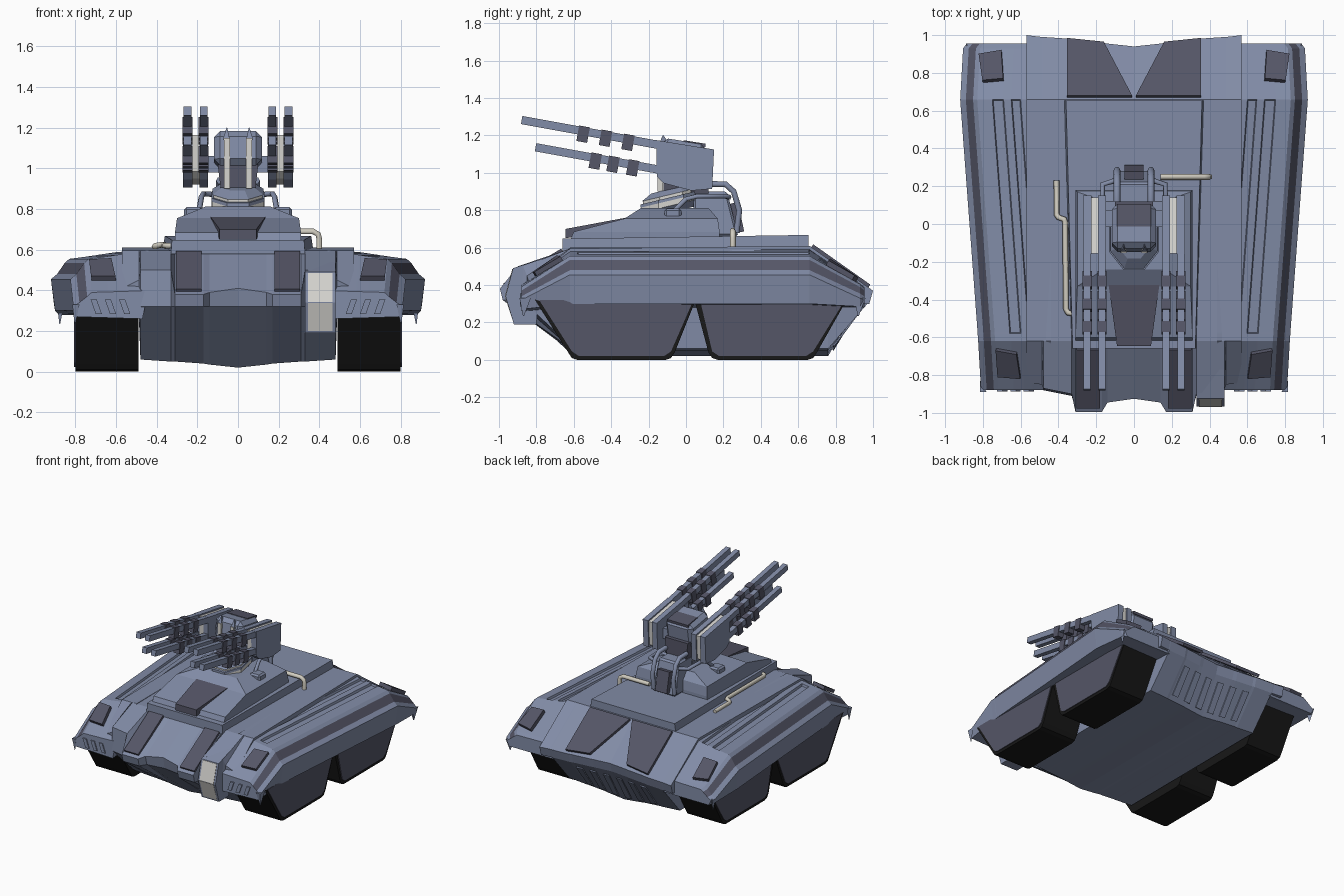
import bpy, bmesh, math
from mathutils import Vector

cube = bpy.data.objects.get("Cube")
if cube:
    bpy.data.objects.remove(cube, do_unlink=True)


def material(name, r, g, b):
    m = bpy.data.materials.new(name)
    m.use_nodes = True
    m.diffuse_color = (r, g, b, 1)
    m.node_tree.nodes["Principled BSDF"].inputs["Base Color"].default_value = (r, g, b, 1)
    return m


BLUE = material("blue grey armour", .222, .262, .385)
DARK = material("dark slate", .09, .092, .135)
BLACK = material("black tread", .009, .009, .009)
WHITE = material("pale grey", .67, .66, .63)
CREAM = material("cream pipe", .64, .61, .53)


def finish(name, bm, mat, mirror=False, bevel=0):
    bmesh.ops.recalc_face_normals(bm, faces=bm.faces)
    me = bpy.data.meshes.new(name)
    bm.to_mesh(me)
    bm.free()
    me.materials.append(mat)
    ob = bpy.data.objects.new(name, me)
    bpy.context.collection.objects.link(ob)
    if bevel:
        ob.modifiers.new("bevel", 'BEVEL').width = bevel
    if mirror:
        ob.modifiers.new("mirror", 'MIRROR')
    return ob


def loft(name, rings, mat, mirror=False, cap_first=True, bevel=0):
    """Skin a row of closed rings with equal point counts."""
    bm = bmesh.new()
    vs = [[bm.verts.new(p) for p in ring] for ring in rings]
    n = len(rings[0])
    for a, b in zip(vs, vs[1:]):
        for i in range(n):
            j = (i + 1) % n
            bm.faces.new((a[i], a[j], b[j], b[i]))
    if cap_first:
        bm.faces.new(vs[0])
    bm.faces.new(vs[-1])
    return finish(name, bm, mat, mirror, bevel)


def side_prism(name, profile, x0, x1, mat, mirror=True):
    return loft(name, [[(x, y, z) for y, z in profile] for x in (x0, x1)], mat, mirror)


def plate(name, pts, thick, mat, mirror=True):
    """Polygon raised along its upward normal."""
    p = [Vector(q) for q in pts]
    n = (p[1] - p[0]).cross(p[2] - p[0]).normalized()
    if n.z < 0:
        n = -n
    return loft(name, [[q - n * .004 for q in p], [q + n * thick for q in p]], mat, mirror)


def box(name, loc, size, mat, tilt=0, mirror=False, bevel=0):
    bm = bmesh.new()
    bmesh.ops.create_cube(bm, size=1)
    bmesh.ops.scale(bm, vec=size, verts=bm.verts)
    c, s = math.cos(math.radians(tilt)), math.sin(math.radians(tilt))
    for v in bm.verts:
        x, y, z = v.co
        v.co = Vector((x, y * c - z * s, y * s + z * c)) + Vector(loc)
    return finish(name, bm, mat, mirror, bevel)


def tiers(name, levels, mat, bevel=0):
    """Stacked rectangles; each level is half width, front y, back y, z."""
    rings = [[(-w, a, z), (w, a, z), (w, b, z), (-w, b, z)] for w, a, b, z in levels]
    return loft(name, rings, mat, bevel=bevel)


def pipe(name, pts, radius, mat):
    cu = bpy.data.curves.new(name, 'CURVE')
    cu.dimensions = '3D'
    cu.bevel_depth, cu.bevel_resolution, cu.use_fill_caps = radius, 1, True
    sp = cu.splines.new('POLY')
    sp.points.add(len(pts) - 1)
    for q, p in zip(sp.points, pts):
        q.co = (*p, 1)
    ob = bpy.data.objects.new(name, cu)
    ob.data.materials.append(mat)
    bpy.context.collection.objects.link(ob)
    bpy.ops.object.select_all(action='DESELECT')
    ob.select_set(True)
    bpy.context.view_layer.objects.active = ob
    bpy.ops.object.convert(target='MESH')


# central hull: x, bottom z, lower nose y, upper nose y, upper nose z, tail y
def hull_ring(x, zb, y1, y2, z2, yt):
    prof = [(.76, zb), (-.60, zb), (y1, .32), (y2, z2), (-.62, .595), (.66, .61), (yt, .37), (yt - .02, .30)]
    return [(x, y, z) for y, z in prof]


loft("hull", [hull_ring(0, .02, -.91, -.925, .41, .94),
              hull_ring(.14, .035, -.93, -.945, .39, .955),
              hull_ring(.17, .04, -.98, -.995, .38, .96),
              hull_ring(.31, .05, -.98, -.995, .38, .975),
              hull_ring(.33, .05, -.91, -.90, .50, .98),
              hull_ring(.48, .06, -.88, -.87, .50, .99),
              hull_ring(.488, .28, -.85, -.85, .45, .99),
              hull_ring(.57, .285, -.82, -.84, .41, 1.0)], BLUE, True, cap_first=False)
plate("nose_panel", [(.18, -.66, .582), (.305, -.66, .582), (.305, -.97, .394), (.18, -.97, .394)], .015, DARK)
plate("tail_panel", [(.01, .67, .603), (.355, .67, .603), (.355, .975, .388), (.16, .955, .402)], .018, DARK)


def tail_under(x, t):
    """Point on the sloping underside of the tail."""
    zb, yt = .02 + .1 * abs(x), .92 + .1 * abs(x)
    return (x, .76 + (yt - .76) * t, zb + (.30 - zb) * t)


for i in range(6):
    x = -.30 + i * .11
    plate("tail_vent_rib", [tail_under(x, .12), tail_under(x + .05, .12), tail_under(x + .05, .85),
                            tail_under(x, .85)], -.012, BLUE, False)


# fenders: cross sections along y, with two grooves sunk in the top
def fender_ring(y, o, zs, groove=0):
    top, inner = zs[-2:]
    ring = list(zip((.47, o - .02, o, o - .03, o - .068, o - .09), zs))
    for off, sunk in ((.17, 0), (.175, 1), (.225, 1), (.23, 0), (.27, 0), (.275, 1), (.315, 1), (.32, 0)):
        ring.append((o - off, top + (inner - top) * (off - .10) / .3 - sunk * groove))
    ring.append((.44, inner))
    return [(x, y, z) for x, z in ring]


mid = (.28, .30, .455, .48, .535, .555, .60)
fender = loft("fender", [fender_ring(-.88, .81, (.26, .27, .32, .34, .37, .39, .40)),
                         fender_ring(-.62, .825, mid), fender_ring(-.58, .828, mid), fender_ring(-.575, .828, mid, .016),
                         fender_ring(.655, .92, mid, .016), fender_ring(.66, .92, mid),
                         fender_ring(.93, .905, (.28, .285, .33, .355, .39, .405, .41)),
                         fender_ring(.955, .885, (.28, .28, .32, .34, .37, .385, .39))], BLUE, True)
fender.data.materials.append(DARK)
for f in fender.data.polygons:
    if len(f.vertices) == 4 and all(v % 15 in (3, 4) for v in f.vertices):
        f.material_index = 1
plate("front_lamp_cover", [(.62, -.68, .54), (.73, -.66, .535), (.72, -.80, .452), (.60, -.81, .452)], .022, DARK)
plate("rear_lamp_cover", [(.69, .76, .52), (.80, .75, .51), (.82, .89, .43), (.70, .91, .42)], .025, DARK)
for x in (.53, .60, .67):
    loft("front_slot", [[(x, y, .285), (x + .03, y, .285), (x + .055, y, .355), (x + .025, y, .355)]
                        for y in (-.87, -.888)], BLUE, True)
for y, x in ((-.86, .80), (.93, .875)):
    loft("corner_fin", [[(x - .02, y - .03, .33), (x + .015, y - .03, .33), (x + .015, y + .03, .33)],
                        [(x, y - .012, .235), (x + .004, y - .012, .235), (x + .004, y - .006, .235)]], BLUE, True)

# four track pods with inset side plates
for label, a, b, c, d in (("front", -.82, -.63, -.06, .06), ("rear", .04, .12, .70, .87)):
    side_prism(label + "_track", [(a, .34), (b, .04), (b + .02, .01), (b + .05, 0), (c - .05, 0),
                                  (c - .02, .01), (c, .04), (d, .34)], .49, .80, BLACK)
    side_prism(label + "_track_side", [(a + .035, .32), (b + .02, .045), (b + .055, .022), (c - .055, .022),
                                       (c - .02, .045), (d - .02, .32)], .798, .806, DARK)

# front stowage box
side_prism("stowage_box", [(-.80, .19), (-.92, .19), (-.965, .34), (-.925, .49), (-.77, .54)], .33, .48, BLUE, False)
for name, a, b in (("stowage_lower", (-.923, .20), (-.968, .338)), ("stowage_upper", (-.968, .342), (-.929, .485))):
    side_prism(name, [a, b, (b[0] + .015, b[1]), (a[0] + .015, a[1])], .345, .465, WHITE, False)

# deck platform and turret base
loft("deck_platform", [[(-f, -.66, z - .02), (f, -.66, z - .02), (r, .655, z), (-r, .655, z)]
                       for f, r, z in ((.33, .37, .60), (.325, .36, .668))], BLUE)
tiers("turret_base", [(.31, -.62, .18, .64), (.31, -.60, .18, .685), (.30, -.33, .17, .755), (.16, -.24, .12, .812)], BLUE)
loft("front_hatch", [[(-w, y, a), (w, y, a), (w, y, b), (-w, y, b)]
                     for w, y, a, b in ((.09, -.645, .65, .70), (.14, -.28, .72, .768))], DARK)
box("base_knob", (.22, -.07, .765), (.09, .09, .09), BLUE, mirror=True, bevel=.012)
tiers("rear_support", [(.10, .04, .28, .66), (.085, .04, .22, .90)], BLUE, .012)
box("rear_support_panel", (0, .27, .76), (.10, .05, .16), DARK, 12)


# tilted eight-sided collar under the gun mount
def collar(name, z, r0, r1, h, mat):
    rings = []
    for r, dz in ((r0, 0), (r1, h)):
        ring = []
        for k in range(8):
            t = math.pi * (k + .5) / 4
            y = math.sin(t) * r * 1.25
            ring.append((math.cos(t) * r, -.08 + y, z + dz + y * .24))
        rings.append(ring)
    loft(name, rings, mat)


collar("collar_foot", .79, .11, .14, .035, BLUE)
collar("collar_band", .825, .138, .138, .028, WHITE)
collar("collar_middle", .853, .142, .142, .017, BLUE)
collar("collar_top_band", .87, .13, .13, .015, WHITE)
collar("collar_cap", .885, .135, .09, .03, BLUE)

# sighting head
tiers("mount_neck", [(.08, -.12, .12, .86), (.10, -.12, .12, 1.02)], DARK)
box("sight_head", (0, -.02, 1.085), (.235, .24, .17), BLUE, -9, bevel=.03)
box("sight_roof", (0, .045, 1.155), (.18, .12, .02), DARK, -9)
box("sight_stripe", (.055, -.138, 1.025), (.03, .03, .25), WHITE, mirror=True)
loft("sight_spike", [[(.04, -.15, 1.14), (.075, -.15, 1.14), (.055, -.08, 1.14)],
                     [(.053, -.125, 1.20), (.057, -.125, 1.20), (.055, -.12, 1.20)]], BLUE, True)
box("gun_axle", (0, .03, 1.02), (.42, .09, .08), BLUE)

# gun pods: twin plates, pale core, four barrels on each side
block = [(-.16, 1.175), (.15, 1.125), (.14, .915), (.03, .905), (-.12, .945), (-.155, .98)]
side_prism("inner_gun_plate", block, .148, .19, BLUE)
side_prism("outer_gun_plate", block, .225, .27, BLUE)
side_prism("gun_core", [(-.157, 1.165), (.14, 1.115), (.13, .93), (.03, .92), (-.115, .95), (-.152, .985)], .188, .227, WHITE)
TILT = -10.3
slope = math.tan(math.radians(TILT))
for x in (.169, .248):
    for row, z0, tip, sleeves in (("upper", 1.15, -.885, (-.55, -.43, -.31)),
                                  ("lower", 1.018, -.81, (-.485, -.39, -.285))):
        def height(y):
            return z0 + (y + .15) * slope
        yc = (tip - .10) / 2
        box(row + "_barrel", (x, yc, height(yc)), (.038, -.10 - tip, .044), BLUE, TILT, True)
        for y in sleeves:
            box(row + "_sleeve", (x, y, height(y) - .016), (.049, .058, .084), DARK, TILT, True)

# pipework
pipe("deck_pipe_right", [(.14, .25, .69), (.37, .25, .69), (.395, .25, .675), (.40, .25, .65), (.40, .25, .59)], .016, CREAM)
pipe("deck_pipe_left", [(-.41, .23, .615), (-.41, .05, .615), (-.40, .035, .62), (-.37, .025, .625), (-.365, .01, .625),
                        (-.36, -.45, .62), (-.35, -.47, .62), (-.32, -.475, .62)], .015, CREAM)
for s in (1, -1):
    pipe("mount_hose", [(s * .19, -.06, .80), (s * .18, .0, .86), (s * .17, .06, .875), (s * .165, .21, .875), (s * .10, .23, .87)], .014, BLUE)
    pipe("feed_hose", [(s * .09, .12, .94), (s * .09, .21, .94), (s * .09, .255, .90), (s * .09, .285, .80), (s * .09, .27, .68)], .018, BLUE)
